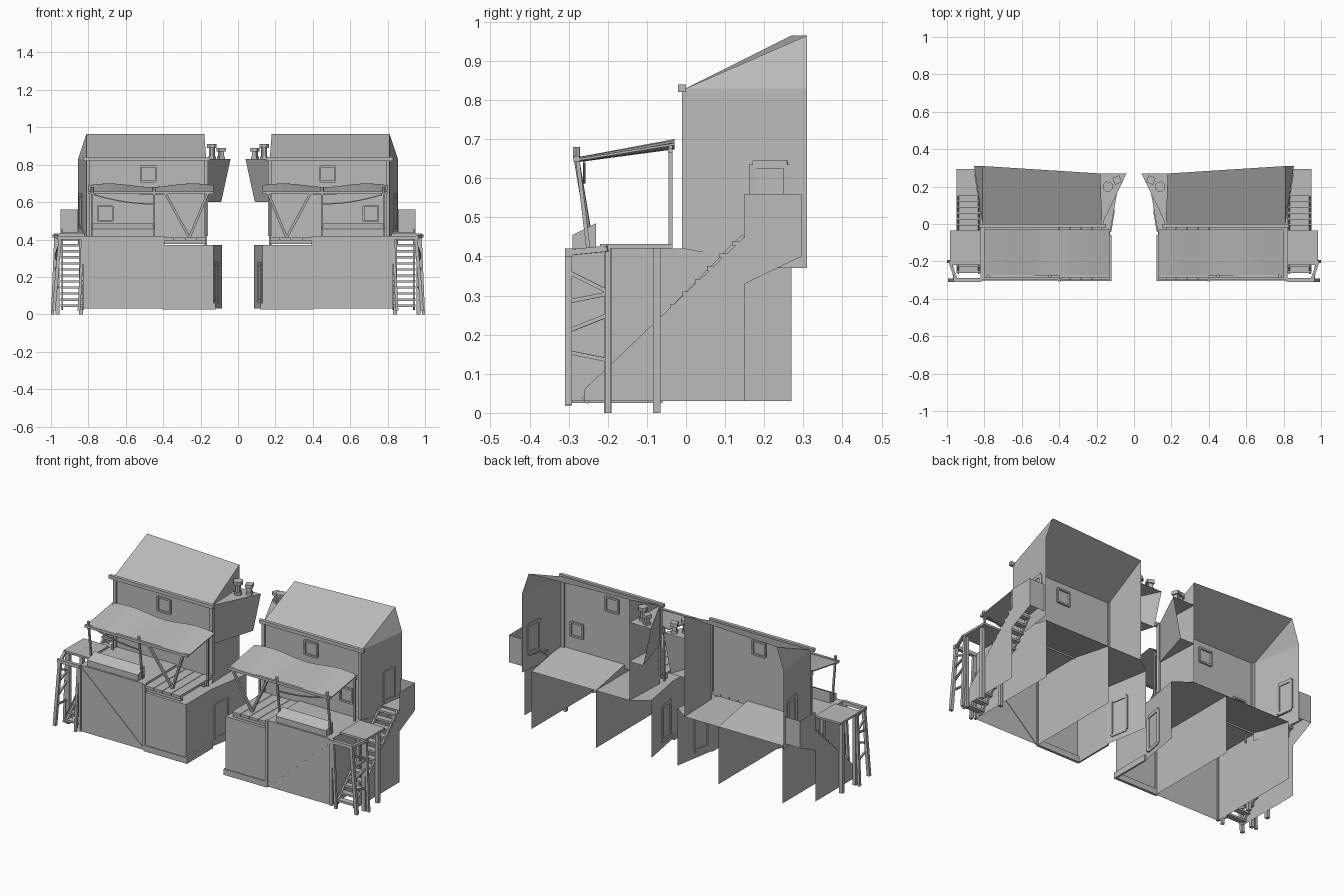
import bpy, bmesh, math
from mathutils import Vector, Matrix

cube = bpy.data.objects.get("Cube")
if cube:
    bpy.data.objects.remove(cube)

GREY = (.5, .5, .5, 1)
plaster = bpy.data.materials.new("plain_grey")
plaster.use_nodes = True
plaster.diffuse_color = GREY
plaster.node_tree.nodes["Principled BSDF"].inputs["Base Color"].default_value = GREY

# Main lines of one house: heights, depths and widths
BASE, SILL, DECK, EAVE, RIDGE = .03, .37, .42, .83, .965
FRONT, REAR, BACK, PORCH = -.3, .27, .31, -.28
INNER, MIDDLE, OUTER, GABLE, STAIR = .17, .4, .82, .855, .95
STOREY_CENTRE, CELLAR_CENTRE = Vector((.5, .1, .6)), Vector((.6, 0, .2))


def finish(name, bm):
    """Turn the mesh into an object mirrored across x = 0 for the twin house."""
    mesh = bpy.data.meshes.new(name)
    bm.to_mesh(mesh)
    bm.free()
    mesh.materials.append(plaster)
    obj = bpy.data.objects.new(name, mesh)
    bpy.context.collection.objects.link(obj)
    mirror = obj.modifiers.new("Mirror", 'MIRROR')
    mirror.use_mirror_merge = False
    return obj


def panel(name, centre, *points):
    """Single flat sheet facing away from the given centre."""
    bm = bmesh.new()
    face = bm.faces.new([bm.verts.new(p) for p in points])
    face.normal_update()
    if face.normal.dot(face.calc_center_median() - centre) < 0:
        face.normal_flip()
    return finish(name, bm)


def wall(name, centre, start, end, bottom, top):
    """Upright sheet between two plan points."""
    return panel(name, centre, (*start, bottom), (*end, bottom), (*end, top), (*start, top))


def box(name, low, high):
    low, high = Vector(low), Vector(high)
    bm = bmesh.new()
    place = Matrix.Translation((low + high) / 2) @ Matrix.Diagonal((*(high - low), 1))
    bmesh.ops.create_cube(bm, size=1, matrix=place)
    return finish(name, bm)


def beam(name, start, end, width=.015, depth=None):
    """Square bar from start to end; depth is measured toward the front."""
    start, end = Vector(start), Vector(end)
    along = (end - start).normalized()
    side = along.cross(Vector((0, 1, 0) if abs(along.y) < .8 else (0, 0, 1))).normalized()
    turn = Matrix((side, side.cross(along), -along)).transposed().to_4x4()
    size = Matrix.Diagonal((width, depth or width, (end - start).length, 1))
    bm = bmesh.new()
    bmesh.ops.create_cube(bm, size=1, matrix=Matrix.Translation((start + end) / 2) @ turn @ size)
    return finish(name, bm)


def opening(name, centre, along, width, height):
    """Thin panel with four frame bars on an upright wall."""
    middle, half, rise = Vector(centre), along.normalized() * width / 2, Vector((0, 0, height / 2))
    corners = [middle - half - rise, middle + half - rise, middle + half + rise, middle - half + rise]
    for corner, following in zip(corners, corners[1:] + corners[:1]):
        beam(name + "_frame", corner, following, .01, .02)
    panel(name, STOREY_CENTRE, *corners)


# Upper storey: three walls, sloping roof and gables, open behind
front_inner, front_outer = (INNER, 0), (OUTER - .01, 0)
back_inner, back_outer = (INNER + .01, REAR), (GABLE, BACK)
wall("upper_front_wall", STOREY_CENTRE, front_inner, front_outer, DECK - .01, EAVE)
wall("upper_outer_wall", STOREY_CENTRE, front_outer, back_outer, SILL, EAVE)
wall("upper_inner_wall", STOREY_CENTRE, front_inner, back_inner, SILL, EAVE)
eave_inner, eave_outer = (*front_inner, EAVE), (*front_outer, EAVE)
ridge_inner, ridge_outer = (*back_inner, RIDGE), (front_outer[0], BACK, RIDGE)
panel("roof", STOREY_CENTRE, eave_inner, eave_outer, ridge_outer, ridge_inner)
panel("outer_gable", STOREY_CENTRE, eave_outer, (*back_outer, EAVE), ridge_outer)
panel("inner_gable", STOREY_CENTRE, eave_inner, (*back_inner, EAVE), ridge_inner)
beam("eave_beam", (INNER - .02, -.01, EAVE), (OUTER + .01, -.01, EAVE), .02)
for x in (INNER, OUTER - .02):
    beam("corner_post", (x, 0, DECK), (x, 0, EAVE), .02)

# Overhanging bay beside the upper storey
bay_centre = Vector((.15, .2, .7))
bay_top, bay_foot = (.04, REAR, EAVE), (.09, REAR, .6)
root = (*front_inner, .6)
panel("bay_top", bay_centre, eave_inner, bay_top, (*back_inner, EAVE))
panel("bay_side", bay_centre, eave_inner, bay_top, bay_foot, root)
panel("bay_underside", bay_centre, root, bay_foot, (*back_inner, .6))


# Chimneys with a foot collar and a wider cap
def drum(name, x, y, radius, bottom, top, sides):
    bm = bmesh.new()
    place = Matrix.Translation((x, y, (bottom + top) / 2)) @ Matrix.Rotation(.4, 4, 'Z')
    bmesh.ops.create_cone(bm, cap_ends=True, segments=sides, radius1=radius, radius2=radius,
                          depth=top - bottom, matrix=place)
    finish(name, bm)


for x, y, top, sides in ((.14, .2, EAVE + .08, 8), (.09, .235, EAVE + .06, 4)):
    drum("chimney", x, y, .017, EAVE, top, sides)
    drum("chimney_collar", x, y, .023, EAVE, EAVE + .015, sides)
    drum("chimney_cap", x, y, .028, top - .02, top, sides)

# Windows and doors
across, outer_run = Vector((1, 0, 0)), Vector(back_outer).to_3d() - Vector(front_outer).to_3d()
opening("upper_window", (.48, 0, .75), across, .08, .08)
opening("lower_window", (.71, 0, .54), across, .08, .08)
opening("landing_door", (GABLE - .014, .215, .55), outer_run, .09, .17)

# Lower storey: main block with a deck that drops behind the upper front wall
front_middle, corner = (MIDDLE, FRONT), (OUTER, FRONT)
wall("main_front", CELLAR_CENTRE, front_middle, corner, BASE, DECK)
for name, x in (("main_outer_wall", OUTER), ("dividing_wall", MIDDLE)):
    panel(name, CELLAR_CENTRE, (x, FRONT, BASE), (x, REAR, BASE), (x, REAR, SILL),
          (x, 0, DECK), (x, FRONT, DECK))
for name, near, far, drop in (("terrace", FRONT, 0, DECK), ("rear_floor", 0, REAR, SILL)):
    panel(name, CELLAR_CENTRE, (MIDDLE, near, DECK), (OUTER, near, DECK),
          (OUTER, far, drop), (MIDDLE, far, drop))
beam("wall_brace", (OUTER, FRONT, DECK - .01), (MIDDLE, FRONT, BASE), .012, .006)
for x in (MIDDLE, OUTER):
    beam("wall_post", (x, FRONT, BASE), (x, FRONT, DECK), .015)

# Lower inner block with a bent side and a door
bend, side_end = (.13, -.06), (.085, .2)
front_corner = (bend[0], FRONT)
outline = [front_middle, front_corner, bend, side_end]
for start, end in zip(outline, outline[1:]):
    wall("inner_block_wall", CELLAR_CENTRE, start, end, BASE, SILL)
panel("inner_block_top", CELLAR_CENTRE,
      *[(x, y, SILL) for x, y in outline + [back_inner, (MIDDLE, REAR)]])
run = Vector(side_end).to_3d() - Vector(bend).to_3d()
opening("inner_door", Vector((*bend, .17)) + run * .3, run, .1, .2)
box("plinth", (bend[0] - .01, FRONT - .005, BASE - .005), (MIDDLE, FRONT + .01, BASE + .03))
box("plinth_side", (bend[0] - .01, FRONT, BASE - .005), (bend[0], bend[1], BASE + .03))

# Deck boards on joists over the inner block
pitch = (MIDDLE - INNER) / 4
for i in range(4):
    left = INNER + i * pitch
    box("deck_board", (left, FRONT, SILL + .025), (left + pitch * .95, 0, SILL + .04))
for y in (PORCH, -.06):
    beam("deck_joist", (INNER, y, SILL + .015), (MIDDLE, y, SILL + .015), .02)

# Planter with a sloping top on the terrace edge
planter = box("planter", (.45, FRONT + .01, DECK), (.78, -.23, DECK + .065))
for vert in planter.data.vertices:
    if vert.co.z > DECK + .01 and vert.co.y < PORCH:
        vert.co.z -= .03

# Wavy awning on poles, rails and a pair of spread struts
LEFT, RIGHT, HEM, HEAD = .13, .8, .65, .69
bm = bmesh.new()
previous = None
for i in range(13):
    t = i / 12
    x, wave = LEFT + (RIGHT - LEFT) * t, .01 * math.sin(3 * math.pi * t)
    pair = [bm.verts.new((x, PORCH, HEM + wave / 3)), bm.verts.new((x, -.03, HEAD + wave))]
    if previous:
        bm.faces.new((previous[0], pair[0], pair[1], previous[1]))
    previous = pair
finish("awning", bm).modifiers.new("Thickness", 'SOLIDIFY').thickness = .006
beam("awning_front_rail", (LEFT, PORCH, HEM), (RIGHT, PORCH, HEM))
beam("awning_rear_rail", (INNER, -.04, HEAD - .02), (RIGHT, -.04, HEAD - .02), .012)
for x in (.45, RIGHT - .02):
    beam("awning_pole", (x, PORCH, HEM + .02), (x, -.25, DECK), .01)
    drum("pole_knob", x, PORCH, .01, HEM, HEM + .03, 6)
for x in (INNER, RIGHT - .01):
    beam("rear_pole", (x, -.04, SILL), (x, -.04, HEAD), .01)
for x in (INNER - .01, MIDDLE - .01):
    beam("awning_strut", (.26, -.24, SILL + .04), (x, PORCH, HEM), .013)
rope = [Vector((.45 + .32 * t, -.26, HEM - .06 + .05 * t * t)) for t in (i / 6 for i in range(7))]
for start, end in zip(rope, rope[1:]):
    beam("rope", start, end, .006)

# Timber tower beside the stairs: platform, posts, front frame and braces
TOWER = .985
box("tower_platform", (OUTER, -.22, DECK), (TOWER, -.035, DECK + .012))
for x, y in ((TOWER - .02, -.2), (TOWER - .02, -.075), (OUTER + .02, -.075)):
    beam("tower_post", (x, y, 0), (x, y, DECK), .02)
beam("splayed_post", (TOWER - .01, -.2, DECK), (TOWER + .007, -.2, 0))
beam("tower_front_beam", (OUTER, FRONT, DECK - .01), (STAIR + .015, FRONT, DECK - .01), .02)
beam("tower_side_beam", (TOWER, -.2, DECK), (STAIR, FRONT, DECK - .01))
beam("front_leg", (STAIR, FRONT, DECK), (TOWER, FRONT, BASE - .01), .018)
beam("inner_leg", (OUTER + .01, FRONT, DECK), (OUTER + .03, FRONT, BASE - .01))
for height, lift in ((.36, -.05), (.285, .02), (.21, .04), (.155, -.02)):
    beam("tower_brace", (STAIR + .01, FRONT, height), (TOWER - .01, -.2, height + lift), .01)

# Stairs with a closed outer side
FOOT, ARRIVAL, STEPS = -.26, .15, 13
for i in range(STEPS):
    t = (i + .5) / STEPS
    middle = Vector((0, FOOT + (ARRIVAL - FOOT) * t, BASE + DECK * t))
    beam("stair_tread", middle + across * OUTER, middle + across * STAIR, .012, .034)
for x in (OUTER + .01, STAIR - .01):
    beam("stair_stringer", (x, FOOT, BASE), (x, ARRIVAL, BASE + DECK), .01, .02)
panel("stair_side", CELLAR_CENTRE, *[(STAIR, y, z) for y, z in (
    (FOOT, BASE), (ARRIVAL, BASE), (ARRIVAL, BASE + DECK), (FOOT, BASE * 2))])

# Landing with solid parapets
PARAPET, FLOOR, LAST = .56, .45, .295
panel("landing_side", CELLAR_CENTRE, (STAIR, ARRIVAL, .33), (STAIR, LAST, .4),
      (STAIR, LAST, PARAPET), (STAIR, ARRIVAL, PARAPET))
wall("landing_back", CELLAR_CENTRE, (GABLE, LAST), (STAIR, LAST), .4, PARAPET)
panel("landing_floor", CELLAR_CENTRE, (OUTER, ARRIVAL, FLOOR), (STAIR, ARRIVAL, FLOOR),
      (STAIR, LAST, FLOOR), (GABLE, LAST, FLOOR))
